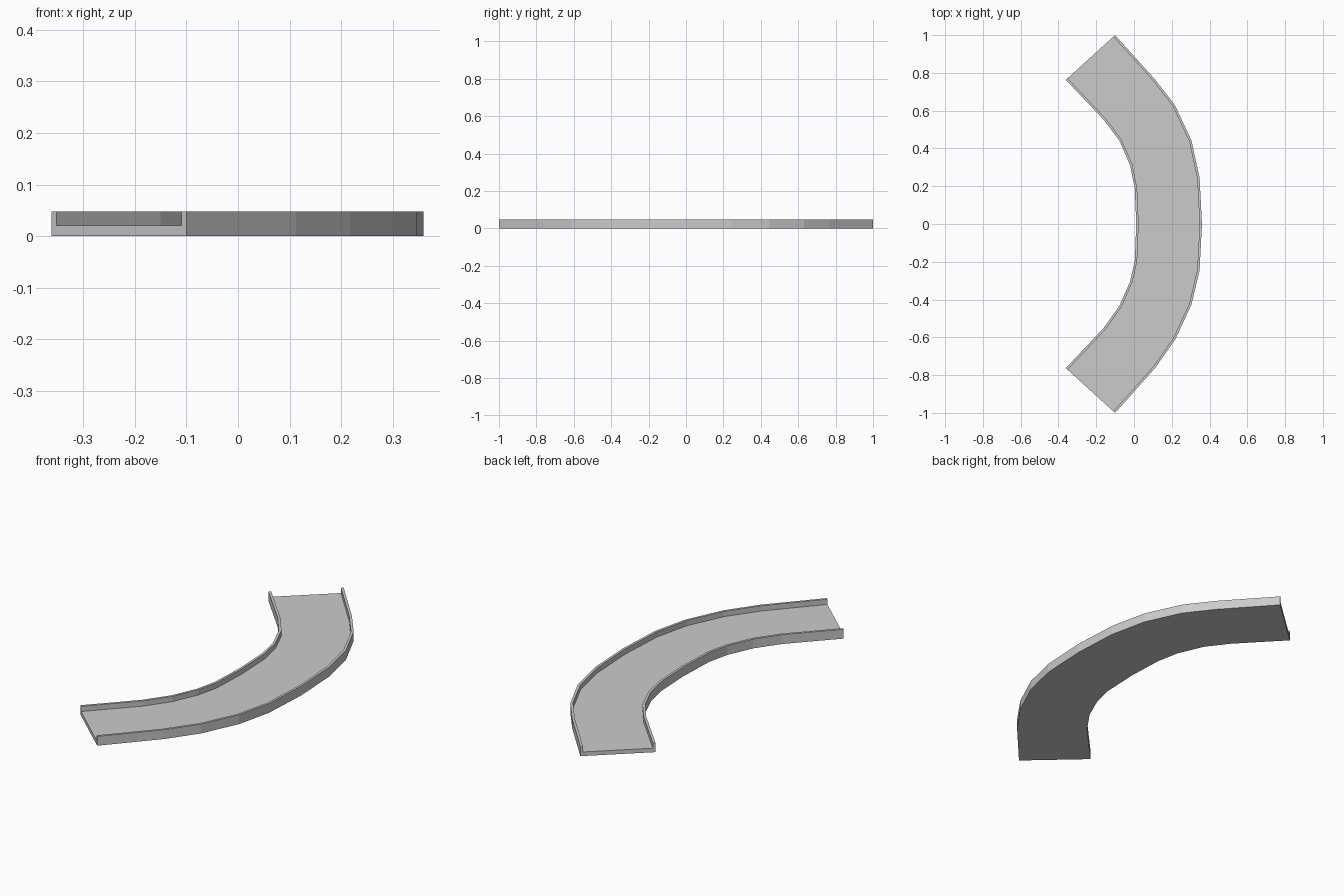
import bpy, bmesh
from mathutils import Vector

if "Cube" in bpy.data.objects:
    bpy.data.objects.remove(bpy.data.objects["Cube"])

# Plan-view edges of the curved track, from the front end to the back end
outer = [(-0.10, -1.0), (0.112, -0.762), (0.218, -0.612), (0.304, -0.427), (0.347, -0.245),
         (0.36, 0.0), (0.347, 0.245), (0.304, 0.443), (0.216, 0.63), (0.11, 0.767), (-0.10, 1.0)]
inner = [(-0.361, -0.763), (-0.16, -0.55), (-0.077, -0.432), (-0.021, -0.305), (0.004, -0.197),
         (0.012, 0.0), (0.004, 0.19), (-0.021, 0.312), (-0.077, 0.441), (-0.16, 0.551), (-0.361, 0.763)]

FLOOR, TOP, RAIL = 0.021, 0.048, 0.036   # rail thickness is a fraction of the width


def sweep(name, profile):
    """Sweep a closed (fraction across, height) profile along the track."""
    bm = bmesh.new()
    rings = []
    for a, b in zip(inner, outer):
        a, b = Vector(a), Vector(b)
        rings.append([bm.verts.new((*a.lerp(b, f), z)) for f, z in profile])
    n = len(profile)
    for r, s in zip(rings, rings[1:]):
        for i in range(n):
            j = (i + 1) % n
            bm.faces.new((r[i], r[j], s[j], s[i]))
    bm.faces.new(rings[0])
    bm.faces.new(rings[-1])
    bmesh.ops.recalc_face_normals(bm, faces=bm.faces)
    mesh = bpy.data.meshes.new(name)
    bm.to_mesh(mesh)
    bm.free()
    obj = bpy.data.objects.new(name, mesh)
    bpy.context.collection.objects.link(obj)
    return obj


# Channel section: floor with a raised rail along each edge
sweep("curved_track", [(0, 0), (1, 0), (1, TOP), (1 - RAIL, TOP), (1 - RAIL, FLOOR),
                       (RAIL, FLOOR), (RAIL, TOP), (0, TOP)])
